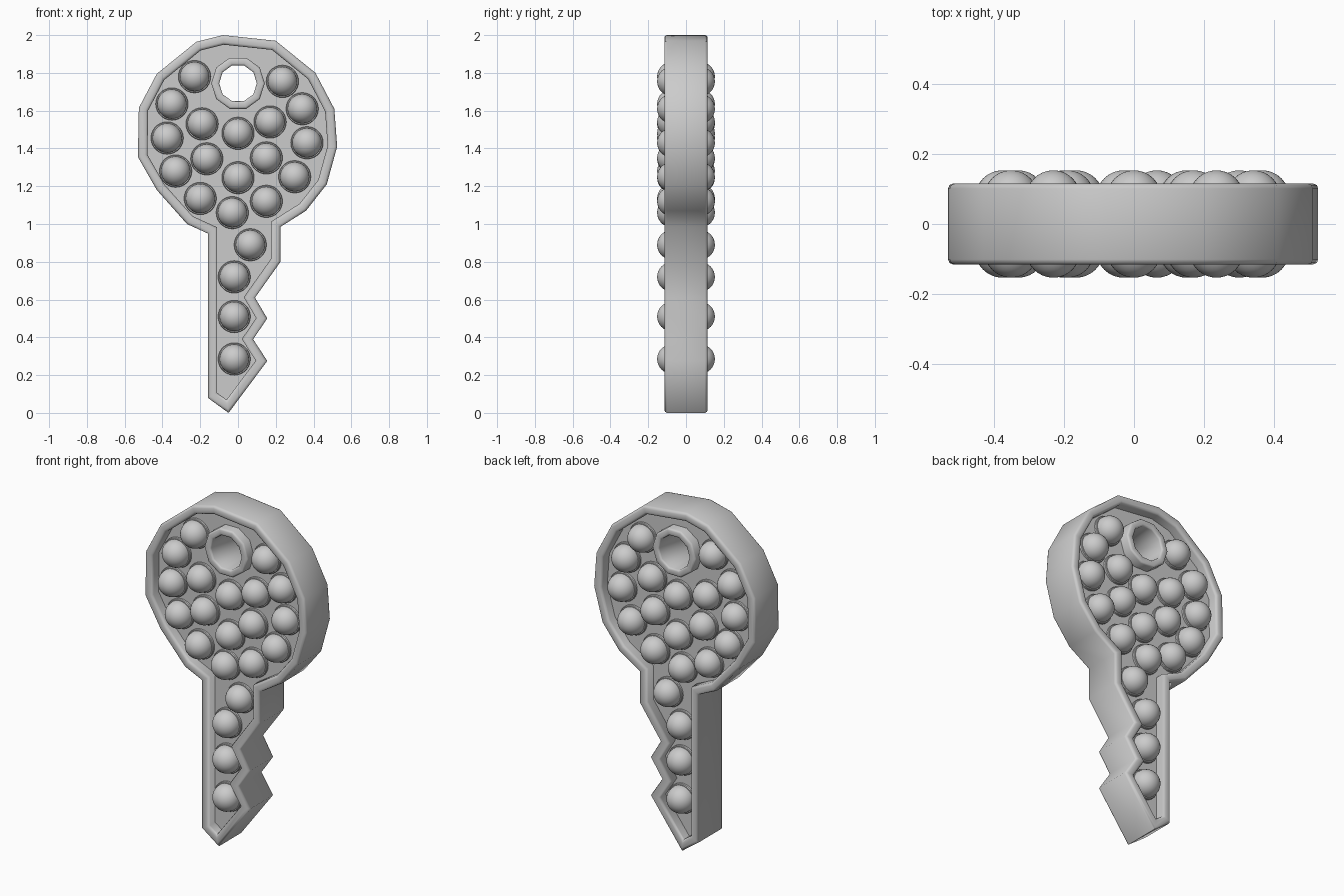
import bpy
import bmesh
import math
from mathutils import Vector

cube = bpy.data.objects.get("Cube")
if cube:
    bpy.data.objects.remove(cube)

HALF = 0.115      # half thickness of the rim
FLOOR = 0.055     # half thickness of the recessed panel
HOLE = (0, 1.745)

# Key silhouette, clockwise from the top (x, z)
OUTLINE = [(-.08, 2), (.2, 1.97), (.41, 1.8), (.51, 1.61), (.525, 1.41),
           (.47, 1.21), (.36, 1.07), (.225, .985), (.225, .8), (.09, .61),
           (.155, .5), (.08, .39), (.155, .275), (-.05, 0), (-.16, .08),
           (-.16, .95), (-.27, 1), (-.43, 1.18), (-.53, 1.355),
           (-.525, 1.615), (-.43, 1.795), (-.22, 1.965)]

# Bubble centres (x, z)
BUBBLES = [(-.23, 1.78), (.235, 1.755), (-.35, 1.635), (.34, 1.61),
           (-.19, 1.53), (.17, 1.54), (-.375, 1.455), (0, 1.48),
           (.365, 1.43), (-.165, 1.345), (.15, 1.35), (-.33, 1.28),
           (.3, 1.25), (0, 1.245), (-.2, 1.135), (.15, 1.12),
           (-.03, 1.06), (.065, .89), (-.02, .72), (-.02, .51), (-.02, .285)]

grey = bpy.data.materials.new("light grey")
grey.use_nodes = True
colour = (0.6, 0.6, 0.6, 1)
grey.diffuse_color = colour
grey.node_tree.nodes["Principled BSDF"].inputs["Base Color"].default_value = colour


def inset(points, distance):
    """Offset a clockwise polygon inwards with mitred corners."""
    result = []
    for i, p in enumerate(points):
        p = Vector(p)
        a = (p - Vector(points[i - 1])).normalized()
        b = (Vector(points[(i + 1) % len(points)]) - p).normalized()
        na, nb = Vector((a.y, -a.x)), Vector((b.y, -b.x))
        result.append(p + (na + nb) * distance / (1 + na.dot(nb)))
    return result


def circle(radius, sides):
    """Clockwise polygon around the key hole, with a flat top."""
    turns = [-math.tau * (i + 0.5) / sides + math.pi / 2 for i in range(sides)]
    return [(HOLE[0] + radius * math.cos(t), HOLE[1] + radius * math.sin(t))
            for t in turns]


def smooth(obj, degrees):
    bpy.ops.object.select_all(action="DESELECT")
    obj.select_set(True)
    bpy.context.view_layer.objects.active = obj
    bpy.ops.object.shade_smooth_by_angle(angle=math.radians(degrees))


def add_object(name, bm):
    bmesh.ops.recalc_face_normals(bm, faces=bm.faces)
    mesh = bpy.data.meshes.new(name)
    bm.to_mesh(mesh)
    bm.free()
    mesh.materials.append(grey)
    obj = bpy.data.objects.new(name, mesh)
    bpy.context.collection.objects.link(obj)
    return obj


def frame(name, points, width, bevel):
    """Sweep a rounded rectangular section around a polygon."""
    k = bevel * 0.29
    half = [(0, HALF - bevel), (k, HALF - k), (bevel, HALF),
            (width - bevel, HALF), (width - k, HALF - k), (width, HALF - bevel)]
    section = half + [(d, -y) for d, y in reversed(half)]
    bm = bmesh.new()
    rings = [[bm.verts.new((p[0], y, p[1])) for p in inset(points, d)]
             for d, y in section]
    for j, ring in enumerate(rings):
        last = rings[j - 1]
        for i in range(len(ring)):
            bm.faces.new((last[i - 1], last[i], ring[i], ring[i - 1]))
    obj = add_object(name, bm)
    smooth(obj, 75)
    return obj


# Raised border and the collar around the hole
frame("key_rim", OUTLINE, 0.05, 0.014)
frame("hole_collar", circle(0.142, 10), 0.04, 0.01)

# Recessed panel with the hole cut through it
curve = bpy.data.curves.new("recessed_panel", "CURVE")
curve.dimensions = "2D"
curve.fill_mode = "BOTH"
curve.extrude = FLOOR
for points in (inset(OUTLINE, 0.03), circle(0.12, 10)):
    spline = curve.splines.new("POLY")
    spline.points.add(len(points) - 1)
    for point, p in zip(spline.points, points):
        point.co = (p[0], p[1], 0, 1)
    spline.use_cyclic_u = True
curve.materials.append(grey)
panel = bpy.data.objects.new("recessed_panel", curve)
panel.rotation_euler.x = math.pi / 2
bpy.context.collection.objects.link(panel)
bpy.ops.object.select_all(action="DESELECT")
panel.select_set(True)
bpy.context.view_layer.objects.active = panel
bpy.ops.object.convert(target="MESH")

# One bubble: a low round base with a dome on it, turned about its axis
RADIUS, CENTRE = 0.078, 0.075
profile = [(0.086, FLOOR - 0.01), (0.086, 0.066), (0.083, 0.07), (RADIUS, 0.07)]
for step in range(9):
    t = math.pi / 2 * step / 8
    profile.append((RADIUS * math.cos(t), CENTRE + RADIUS * math.sin(t)))
bm = bmesh.new()
verts = [bm.verts.new((r, 0, z)) for r, z in profile]
edges = [bm.edges.new(pair) for pair in zip(verts, verts[1:])]
bmesh.ops.spin(bm, geom=verts + edges, cent=(0, 0, 0), axis=(0, 0, 1),
               angle=math.tau, steps=28)
bmesh.ops.remove_doubles(bm, verts=bm.verts, dist=0.0001)
bubble = add_object("front_bubble", bm)
smooth(bubble, 35)

# Repeat the bubble on both faces of the key
for side, turn in (("front", math.pi / 2), ("back", -math.pi / 2)):
    for i, (x, z) in enumerate(BUBBLES):
        if side == "front" and i == 0:
            obj = bubble
        else:
            obj = bpy.data.objects.new(side + "_bubble", bubble.data)
            bpy.context.collection.objects.link(obj)
        obj.location = (x, 0, z)
        obj.rotation_euler.x = turn
